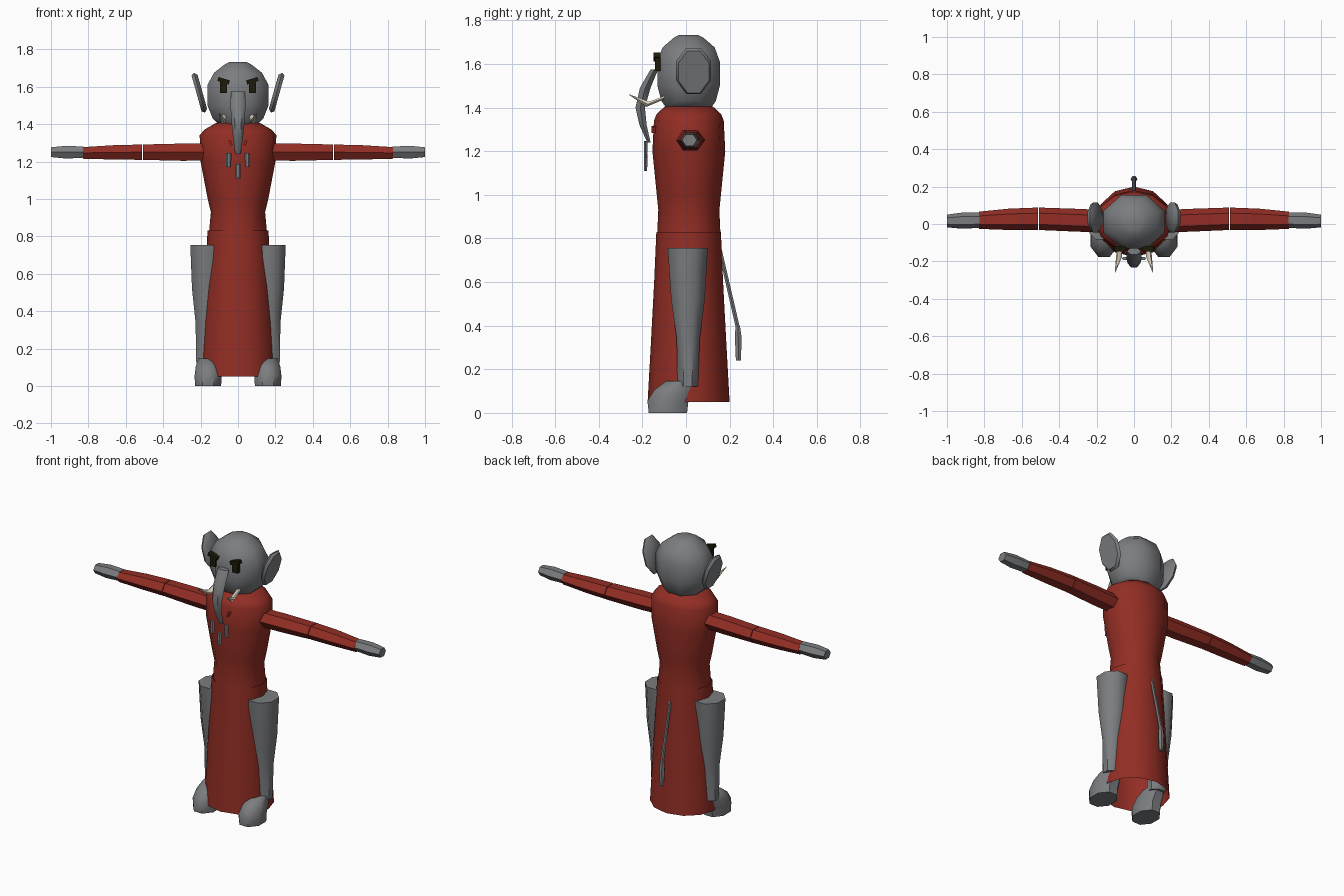
import bpy, bmesh, math
from mathutils import Matrix, Vector

cube = bpy.data.objects.get("Cube")
if cube:
    bpy.data.objects.remove(cube, do_unlink=True)


def material(name, rgb):
    m = bpy.data.materials.new(name)
    m.use_nodes = True
    m.diffuse_color = (*rgb, 1)
    bsdf = m.node_tree.nodes["Principled BSDF"]
    bsdf.inputs["Base Color"].default_value = (*rgb, 1)
    bsdf.inputs["Roughness"].default_value = 0.8
    return m


RED = material("robe red", (0.29, 0.027, 0.018))
GREY = material("skin grey", (0.2, 0.205, 0.215))
DARK = material("eye black", (0.012, 0.011, 0.003))
IVORY = material("tusk ivory", (0.75, 0.68, 0.55))
parts = []


def finish(name, bm, mat):
    bmesh.ops.recalc_face_normals(bm, faces=bm.faces)
    me = bpy.data.meshes.new(name)
    bm.to_mesh(me)
    bm.free()
    me.materials.append(mat)
    ob = bpy.data.objects.new(name, me)
    bpy.context.collection.objects.link(ob)
    parts.append(ob)
    return ob


def loft(name, mat, rings, sides=8, u=(1, 0, 0), v=(0, 1, 0), flat=False, caps=True):
    """Skin rings given as (centre, radius along u, radius along v)."""
    bm = bmesh.new()
    u, v = Vector(u), Vector(v)
    turn = math.pi / sides if flat else 0
    grow = 1 / math.cos(turn)
    loops = []
    for centre, ru, rv in rings:
        angles = [2 * math.pi * i / sides + turn for i in range(sides)]
        loops.append([bm.verts.new(Vector(centre) + u * ru * grow * math.cos(a)
                                   + v * rv * grow * math.sin(a)) for a in angles])
    for a, b in zip(loops, loops[1:]):
        for i in range(sides):
            j = (i + 1) % sides
            bm.faces.new((a[i], a[j], b[j], b[i]))
    if caps:
        bm.faces.new(loops[0])
        bm.faces.new(loops[-1])
    return finish(name, bm, mat)


def box(name, mat, centre, size, tilt=0):
    bm = bmesh.new()
    bmesh.ops.create_cube(bm, size=1, matrix=Matrix.Translation(centre)
                          @ Matrix.Rotation(tilt, 4, 'Y') @ Matrix.Diagonal((*size, 1)))
    return finish(name, bm, mat)


# Robe: torso and open flared skirt
loft("torso", RED, [((0, .013, z), rx, ry) for z, rx, ry in (
    (.82, .155, .145), (.93, .145, .14), (1.0, .162, .147), (1.2, .2, .167),
    (1.34, .205, .16), (1.37, .18, .148), (1.405, .12, .11))], 12)
loft("skirt", RED, [((0, .012, z), rx, ry) for z, rx, ry in (
    (.83, .163, .148), (.6, .175, .158), (.3, .192, .174), (.05, .205, .188))],
    12, caps=False)

# Head
loft("head", GREY, [((0, .012, z), rx, ry) for z, rx, ry in (
    (1.395, .1, .1), (1.43, .135, .125), (1.5, .163, .143), (1.61, .163, .143),
    (1.675, .128, .12), (1.72, .07, .068), (1.732, .045, .045))], 8, flat=True)

# Trunk curving forward and down
loft("trunk", GREY, [((0, y, z), rx, ry) for y, z, rx, ry in (
    (-.145, 1.575, .038, .02), (-.187, 1.49, .04, .028), (-.21, 1.4, .034, .025),
    (-.197, 1.32, .026, .019), (-.17, 1.24, .014, .009))], 6)

# Hanging pendants on the chest
for label, x, z in (("right", -.05, 1.208), ("middle", 0, 1.148), ("left", .05, 1.208)):
    loft(label + "_pendant", GREY, [((x, -.185, z - .038), .013, .008),
                                    ((x, -.185, z + .038), .015, .01)], 6)

# Tail and tuft
loft("tail", GREY, [((0, .155, .75), .009, .01), ((0, .24, .38), .011, .011)], 6)
loft("tail_tuft", GREY, [((0, .24, .24), .013, .013), ((0, .24, .34), .018, .018),
                         ((0, .237, .4), .012, .012)], 6)

for s, side in ((1, "left"), (-1, "right")):
    # Arm in two sleeves plus a hand, all six-sided
    def limb(name, mat, rings):
        loft(f"{side}_{name}", mat, [((s * x, y, z), ry, rz) for x, y, z, ry, rz in rings],
             6, u=(0, 1, 0), v=(0, 0, 1.155))
    limb("upper_sleeve", RED, [(.17, .015, 1.25, .06, .045), (.3, .02, 1.25, .061, .046),
                               (.508, .028, 1.25, .06, .041)])
    limb("lower_sleeve", RED, [(.512, .028, 1.25, .06, .041), (.67, .025, 1.249, .057, .038),
                               (.83, .02, 1.246, .046, .031)])
    limb("hand", GREY, [(.825, .02, 1.25, .041, .03), (.92, .018, 1.25, .043, .034),
                        (1.0, .016, 1.25, .034, .026)])

    # Leg and foot
    loft(side + "_leg", GREY, [((s * x, y, z), rx, ry) for x, y, z, rx, ry in (
        (.168, .008, .755, .087, .092), (.166, .009, .52, .08, .077),
        (.165, .01, .34, .062, .053), (.165, .008, .12, .058, .047))], 8, flat=True)
    loft(side + "_foot", GREY, [((s * .16, y, z), rx, ry) for y, z, rx, ry in (
        (-.083, 0, .07, .088), (-.083, .055, .072, .094),
        (-.055, .105, .066, .09), (-.02, .147, .05, .07))], 8, flat=True)

    # Ear: chamfered slab leaning outward
    lean = Vector((s * .27, 0, .963))
    across = Vector((s * .963, 0, -.27))
    mid = Vector((s * .206, .035, 1.568))
    loft(side + "_ear", GREY, [(mid - across * .016, .062, .095), (mid, .08, .11),
                               (mid + across * .016, .07, .1)],
         8, u=(0, 1, 0), v=lean, flat=True)

    # Eye and angry brow
    box(side + "_eye", DARK, (s * .077, -.13, 1.597), (.036, .025, .06))
    box(side + "_brow", DARK, (s * .077, -.133, 1.632), (.064, .03, .022), -s * .3)

    # Upturned tusk
    loft(side + "_tusk", IVORY, [((s * x, y, z), r, r) for x, y, z, r in (
        (.075, -.1, 1.445, .013), (.08, -.175, 1.415, .016), (.102, -.262, 1.46, .001))],
        6, v=(0, .5, .866))

    # Small robe toggles at the collar
    box(side + "_collar_toggle", RED, (s * .04, -.143, 1.3), (.012, .03, .03), s * .4)

# Soft rounding, with crisp edges kept
bpy.ops.object.select_all(action='DESELECT')
for ob in parts:
    ob.select_set(True)
bpy.context.view_layer.objects.active = parts[0]
bpy.ops.object.shade_smooth_by_angle(angle=math.radians(48))
